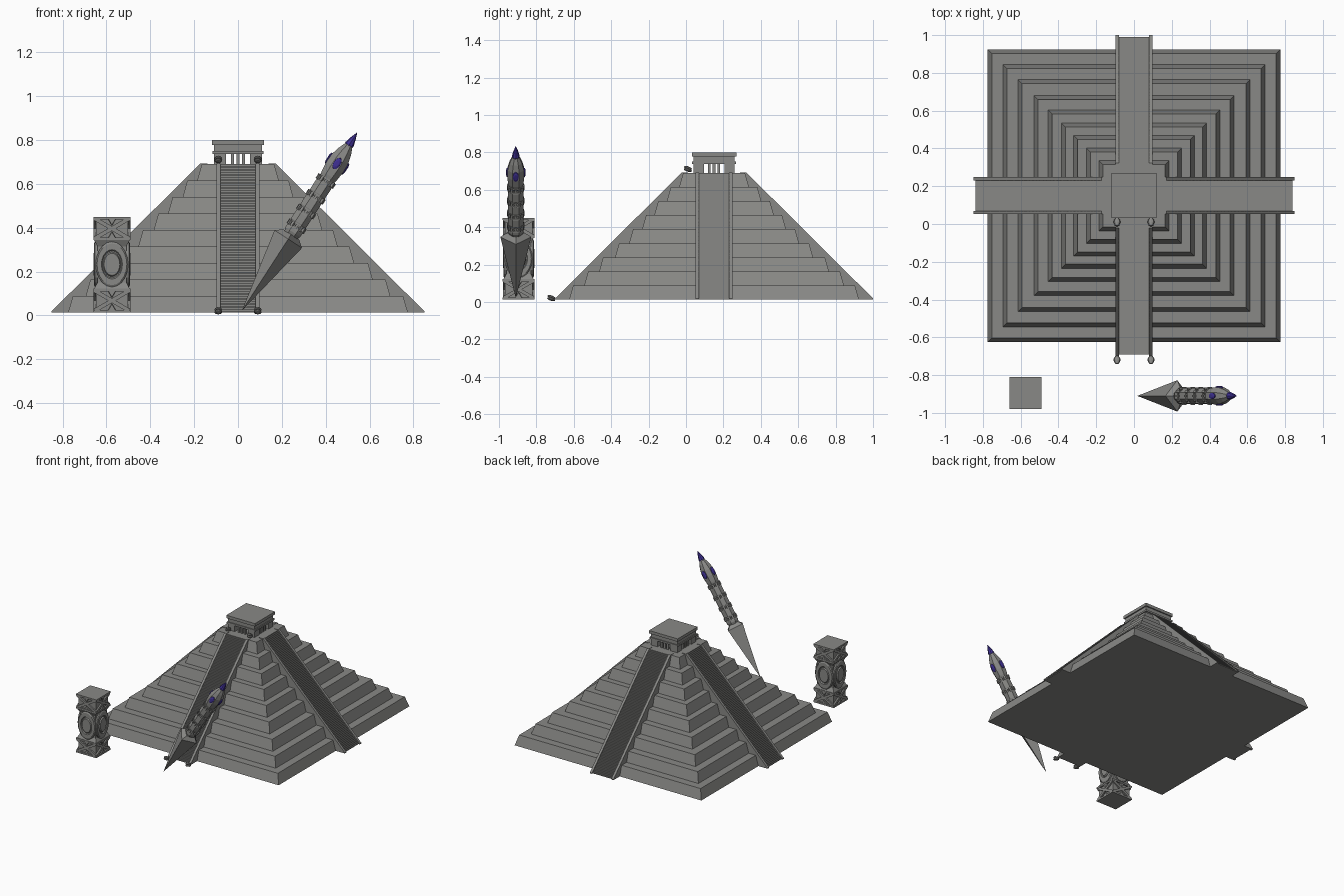
import bpy, bmesh, math
from mathutils import Matrix, Vector

if "Cube" in bpy.data.objects:
    bpy.data.objects.remove(bpy.data.objects["Cube"])

def material(name, rgb):
    m = bpy.data.materials.new(name)
    m.diffuse_color = (*rgb, 1)
    m.use_nodes = True
    m.node_tree.nodes["Principled BSDF"].inputs["Base Color"].default_value = m.diffuse_color
    return m

STONE = material("grey stone", (0.25, 0.25, 0.24))
GEM = material("violet gem", (0.05, 0.03, 0.30))
T = Matrix.Translation
def R(deg, axis): return Matrix.Rotation(math.radians(deg), 4, axis)

def finish(bm, name, mat=STONE, M=Matrix()):
    bmesh.ops.recalc_face_normals(bm, faces=bm.faces)
    bm.transform(M)
    me = bpy.data.meshes.new(name)
    bm.to_mesh(me)
    bm.free()
    me.materials.append(mat)
    ob = bpy.data.objects.new(name, me)
    bpy.context.collection.objects.link(ob)
    return ob

def add_box(bm, lo, hi, M=Matrix()):
    lo, hi = Vector(lo), Vector(hi)
    bmesh.ops.create_cube(bm, size=1, matrix=M @ T((lo + hi) / 2) @ Matrix.Diagonal((*(hi - lo), 1)))

def add_lathe(bm, pts, n, M=Matrix(), phase=0.0):
    """Stack of n-sided frustums along z; pts are (radius, z)."""
    rings = []
    for r, z in pts:
        k = [phase + 2 * math.pi * i / n for i in range(n)]
        rings.append([bm.verts.new(M @ Vector((r * math.cos(a), r * math.sin(a), z))) for a in k])
    for a, b in zip(rings, rings[1:]):
        for i in range(n):
            j = (i + 1) % n
            bm.faces.new((a[i], a[j], b[j], b[i]))
    bm.faces.new(rings[0][::-1])
    bm.faces.new(rings[-1])

def add_prism(bm, pts, y0, y1, M):
    """Extrude an xz outline from y0 to y1."""
    a = [bm.verts.new(M @ Vector((x, y0, z))) for x, z in pts]
    b = [bm.verts.new(M @ Vector((x, y1, z))) for x, z in pts]
    for i in range(len(a)):
        j = (i + 1) % len(a)
        bm.faces.new((a[i], a[j], b[j], b[i]))
    bm.faces.new(a)
    bm.faces.new(b[::-1])

# --- stepped pyramid: nine battered terraces
C = T((0, 0.15, 0))
Z0, Z1 = 0.013, 0.69
H = (Z1 - Z0) / 9
S2 = math.sqrt(2)
bm = bmesh.new()
for i, w in enumerate((0.775, 0.695, 0.615, 0.53, 0.455, 0.385, 0.32, 0.253, 0.187)):
    base = Z0 if i == 0 else Z0 + i * H - 0.002
    add_lathe(bm, [(w * S2, base), ((w - 0.022) * S2, Z0 + (i + 1) * H)], 4, C, math.pi / 4)
finish(bm, "pyramid_terraces")

# --- four stairways with 91 steps, flanked by sloping rails
N = 91
steps = [(0.14, Z0)]
for i in range(N):
    x = 0.84 - (0.84 - 0.165) * i / N
    steps += [(x, Z0 + (Z1 - Z0) * i / N), (x, Z0 + (Z1 - Z0) * (i + 1) / N)]
steps.append((0.14, Z1))
rail = [(0.14, Z0), (0.85, Z0), (0.85, Z0 + 0.006), (0.172, Z1 + 0.003), (0.14, Z1 + 0.003)]
stairs, rails = bmesh.new(), bmesh.new()
for q in range(4):
    M = C @ R(90 * q, 'Z')
    add_prism(stairs, steps, -0.08, 0.08, M)
    for s in (-1, 1):
        add_prism(rails, rail, s * 0.08, s * 0.098, M)
finish(stairs, "stairways")
finish(rails, "stair_rails")

# --- temple: corner blocks, small pillars, stacked roof
bm = bmesh.new()
for sx in (-1, 1):
    for sy in (-1, 1):
        a, b = (sx * 0.055, sy * 0.055, Z1), (sx * 0.11, sy * 0.11, 0.74)
        add_box(bm, [min(p) for p in zip(a, b)], [max(p) for p in zip(a, b)], C)
for q in range(4):
    for x in (-0.025, 0.0, 0.025):
        add_box(bm, (x - 0.007, 0.09, Z1), (x + 0.007, 0.106, 0.74), C @ R(90 * q, 'Z'))
finish(bm, "temple_walls")
bm = bmesh.new()
for w, a, b in ((0.117, 0.737, 0.75), (0.11, 0.75, 0.778), (0.119, 0.778, 0.80)):
    add_box(bm, (-w, -w, a), (w, w, b), C)
finish(bm, "temple_roof")

# --- serpent heads at foot and top of the front rails
bm = bmesh.new()
head = [(0.010, 0), (0.017, 0.012), (0.018, 0.024), (0.012, 0.038), (0.006, 0.043)]
for y, z in ((-0.70, 0.010), (0.03, 0.70)):
    for x in (-0.09, 0.09):
        M = T((x, y, z))
        flat = Matrix.Diagonal((1, 0.5, 1, 1))
        add_lathe(bm, head, 8, M @ R(75, 'X') @ flat)              # lower jaw
        add_lathe(bm, head, 8, M @ T((0, 0, 0.008)) @ R(102, 'X') @ R(-35, 'X') @ flat)  # upper jaw
        for s in (-1, 1):
            add_box(bm, (s * 0.01 - 0.004, -0.022, 0.014), (s * 0.01 + 0.004, -0.012, 0.023), M)
finish(bm, "serpent_heads")

# --- carved pillar: two lattice blocks with a waisted middle and round medallions
P = T((-0.575, -0.895, 0))
bm = bmesh.new()
add_lathe(bm, [(0.083 * S2, 0.118), (0.066 * S2, 0.15), (0.066 * S2, 0.315), (0.083 * S2, 0.347)],
          4, P, math.pi / 4)
finish(bm, "pillar_core")
bm = bmesh.new()
for z0, z1 in ((0.013, 0.122), (0.343, 0.45)):
    add_box(bm, (-0.073, -0.073, z0), (0.073, 0.073, z1), P)
    for a in (z0, z1 - 0.012):
        add_box(bm, (-0.085, -0.085, a), (0.085, 0.085, a + 0.012), P)
    for q in range(4):
        M = P @ R(90 * q, 'Z') @ T((0, -0.078, (z0 + z1) / 2))
        for s in (-1, 1):
            add_box(bm, (-0.088, -0.006, -0.009), (0.088, 0.006, 0.009), M @ R(s * 30, 'Y'))
            # triangular studs between the bars
            add_lathe(bm, [(0.022, 0), (0.018, 0.011)], 3,
                      M @ T((0, 0.006, s * 0.034)) @ R(90, 'X'), s * math.pi / 2 + math.pi)
finish(bm, "pillar_lattice_blocks")
bm = bmesh.new()
for q in range(4):
    M = P @ R(90 * q, 'Z') @ T((0, 0, 0.233)) @ R(90, 'X') @ Matrix.Diagonal((1, 1.4, 1, 1))
    add_lathe(bm, [(0.074, 0.06), (0.074, 0.077), (0.068, 0.082), (0.048, 0.082), (0.044, 0.076),
                   (0.040, 0.076), (0.036, 0.084)], 20, M)
finish(bm, "pillar_medallions")

# --- tilted dagger, modelled upright from its tip then leaned over
D = T((0.02, -0.91, 0.025)) @ R(32.9, 'Y')
bm = bmesh.new()
add_lathe(bm, [(0.001, 0), (0.083, 0.385), (0.048, 0.41)], 4, Matrix.Diagonal((0.9, 1, 1, 1)))
finish(bm, "dagger_blade", M=D)
bm = bmesh.new()
joints = (0.405, 0.455, 0.535, 0.615, 0.70)
for a, b in zip(joints, joints[1:]):
    add_lathe(bm, [(0.036, a), (0.044, a + 0.018), (0.044, b - 0.018), (0.036, b)], 8, phase=math.pi / 8)
finish(bm, "dagger_grip", M=D)
bm = bmesh.new()
for z in joints[1:]:
    for dz in (-0.011, 0.011):
        add_lathe(bm, [(0.044, z + dz - 0.004), (0.044, z + dz + 0.004)], 8, phase=math.pi / 8)
    for i in range(12):
        add_box(bm, (0.034, -0.006, z - 0.013), (0.047, 0.006, z + 0.013), R(30 * i, 'Z'))
finish(bm, "dagger_grip_rings", M=D)
bm = bmesh.new()
add_lathe(bm, [(0.036, 0.70), (0.044, 0.73), (0.049, 0.775), (0.047, 0.82), (0.036, 0.86), (0.020, 0.895)],
          8, phase=math.pi / 8)
finish(bm, "dagger_pommel", M=D)

# --- violet inlays: spike and four oval gems
bm = bmesh.new()
add_lathe(bm, [(0.019, 0.885), (0.021, 0.90), (0.013, 0.93), (0.001, 0.962)], 8)
finish(bm, "pommel_spike", GEM, D)
bm = bmesh.new()
for q in range(4):
    M = R(90 * q, 'Z') @ T((0.040, 0, 0.795)) @ R(90, 'Y') @ Matrix.Diagonal((1.8, 1, 1, 1))
    add_lathe(bm, [(0.017, 0), (0.016, 0.008), (0.009, 0.012)], 10, M)
finish(bm, "pommel_gems", GEM, D)
